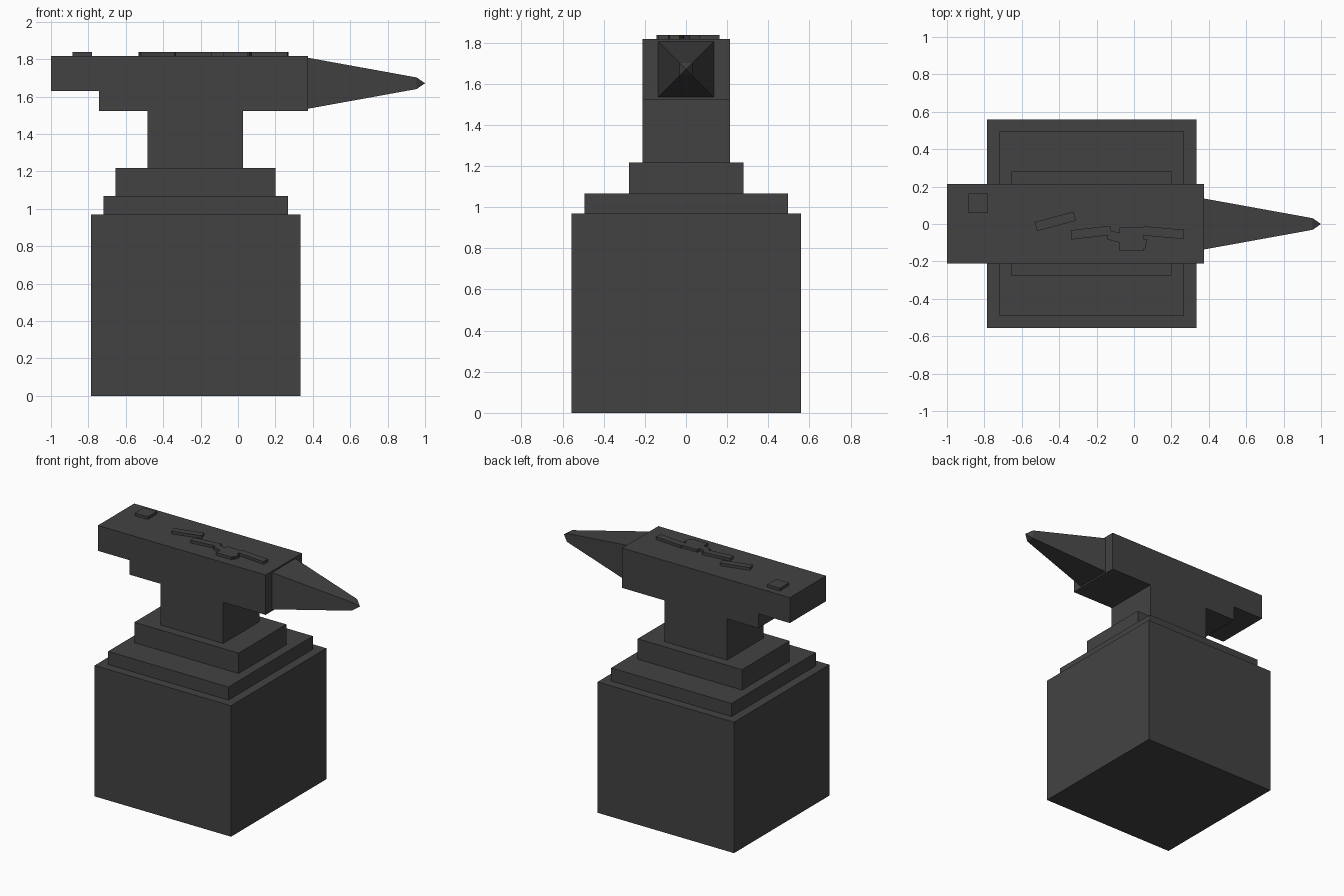
import bpy, bmesh, math
from mathutils import Matrix

if "Cube" in bpy.data.objects:
    bpy.data.objects.remove(bpy.data.objects["Cube"])

iron = bpy.data.materials.new("dark_iron")
iron.diffuse_color = (0.055, 0.055, 0.055, 1)
iron.use_nodes = True
iron.node_tree.nodes["Principled BSDF"].inputs["Base Color"].default_value = iron.diffuse_color


def finish(name, bm):
    bmesh.ops.recalc_face_normals(bm, faces=bm.faces)
    mesh = bpy.data.meshes.new(name)
    bm.to_mesh(mesh)
    bm.free()
    mesh.materials.append(iron)
    obj = bpy.data.objects.new(name, mesh)
    bpy.context.collection.objects.link(obj)
    return obj


def box(name, x0, x1, y0, y1, z0, z1):
    bm = bmesh.new()
    bmesh.ops.create_cube(bm, size=1, matrix=Matrix.Translation(
        ((x0 + x1) / 2, (y0 + y1) / 2, (z0 + z1) / 2)) @ Matrix.Diagonal(
        (x1 - x0, y1 - y0, z1 - z0, 1)))
    return finish(name, bm)


# Stepped base
box("base_block", -0.785, 0.333, -0.557, 0.559, 0, 0.97)
box("base_plate", -0.72, 0.267, -0.493, 0.495, 0.97, 1.067)
box("anvil_foot", -0.655, 0.2, -0.278, 0.28, 1.067, 1.218)

# Waist, face and stepped heel extruded from one side profile
profile = [(-0.485, 1.218), (0.027, 1.218), (0.027, 1.523), (0.375, 1.523),
           (0.375, 1.818), (-1.0, 1.818), (-1.0, 1.63), (-0.742, 1.63),
           (-0.742, 1.523), (-0.485, 1.523)]
bm = bmesh.new()
side = bm.faces.new([bm.verts.new((x, -0.212, z)) for x, z in profile])
ext = bmesh.ops.extrude_face_region(bm, geom=[side])
for v in ext["geom"]:
    if isinstance(v, bmesh.types.BMVert):
        v.co.y = 0.213
finish("anvil_body", bm)

# Four-sided horn with a small pointed tip
bm = bmesh.new()
rings = [[bm.verts.new((x, a * r, 1.671 + b * r))
          for a, b in ((-1, -1), (1, -1), (1, 1), (-1, 1))]
         for x, r in ((0.375, 0.136), (0.955, 0.031))]
tip = bm.verts.new((1.0, 0, 1.671))
bm.faces.new(rings[0])
for i in range(4):
    j = (i + 1) % 4
    bm.faces.new((rings[0][i], rings[0][j], rings[1][j], rings[1][i]))
    bm.faces.new((rings[1][i], rings[1][j], tip))
finish("horn", bm)

# Raised pieces on the working face: name, centre, length, width, angle
for name, x, y, length, width, angle in (
        ("square_plug", -0.832, 0.11, 0.105, 0.105, 0),
        ("loose_bar", -0.421, 0.014, 0.215, 0.05, 15),
        ("left_bar", -0.23, -0.046, 0.213, 0.05, 6.5),
        ("middle_bar", -0.037, -0.083, 0.21, 0.05, -14),
        ("hammer_block", -0.014, -0.082, 0.127, 0.124, 0),
        ("right_bar", 0.157, -0.046, 0.22, 0.05, -5)):
    obj = box(name, -length / 2, length / 2, -width / 2, width / 2, 0, 0.02)
    obj.location = (x, y, 1.818)
    obj.rotation_euler.z = math.radians(angle)
